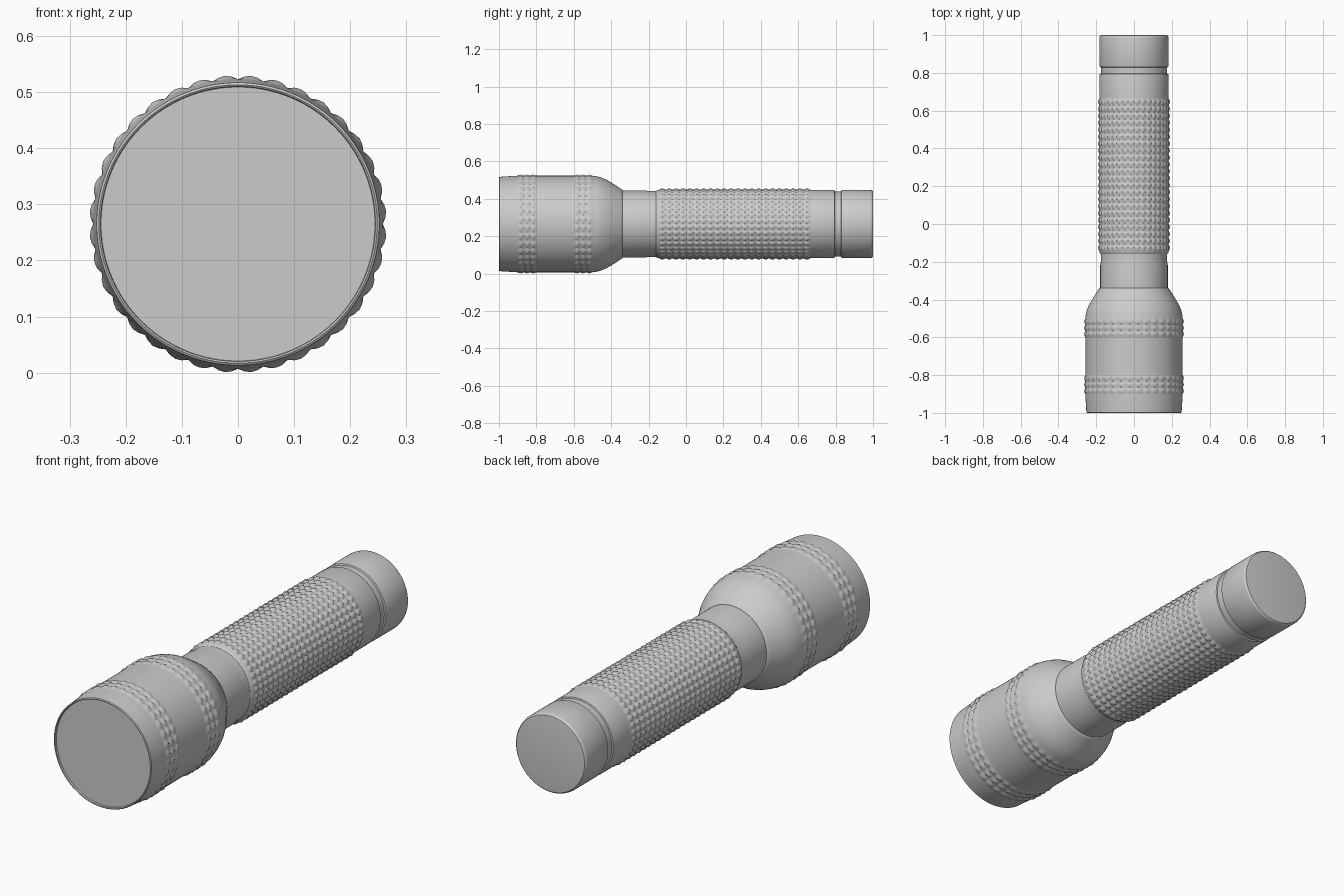
import bpy, bmesh, math

if "Cube" in bpy.data.objects:
    bpy.data.objects.remove(bpy.data.objects["Cube"])

AXIS_Z = 0.265
SEGS = 144      # around the barrel
STUDS = 36      # knurl studs around the barrel


def lathe(name, profile, bands=(), angle=35):
    """Revolve (y, r) points around y; bands = (index, rows, height) knurl the
    profile span that starts at index."""
    rings = []      # y, r, stud height at this ring
    knurl = {i: (rows, h) for i, rows, h in bands}
    for i, (y, r) in enumerate(profile):
        rings.append((y, r, 0.0))
        if i in knurl:
            rows, h = knurl[i]
            y2, r2 = profile[i + 1]
            n = rows * 4
            for k in range(1, n):
                t = k / n
                rings.append((y + (y2 - y) * t, r + (r2 - r) * t,
                              h * abs(math.sin(math.pi * k / 4))))
    bm = bmesh.new()
    loops = []
    for y, r, h in rings:
        loop = []
        for s in range(SEGS):
            a = 2 * math.pi * s / SEGS
            rr = r + h * abs(math.sin(a * STUDS / 2))
            loop.append(bm.verts.new((rr * math.cos(a), y, AXIS_Z + rr * math.sin(a))))
        loops.append(loop)
    for a, b in zip(loops, loops[1:]):
        for s in range(SEGS):
            t = (s + 1) % SEGS
            bm.faces.new((a[s], a[t], b[t], b[s]))
    bm.faces.new(loops[0])
    bm.faces.new(loops[-1])
    bmesh.ops.recalc_face_normals(bm, faces=bm.faces)
    mesh = bpy.data.meshes.new(name)
    bm.to_mesh(mesh)
    bm.free()
    ob = bpy.data.objects.new(name, mesh)
    bpy.context.collection.objects.link(ob)
    bpy.ops.object.select_all(action='DESELECT')
    ob.select_set(True)
    bpy.context.view_layer.objects.active = ob
    bpy.ops.object.shade_smooth_by_angle(angle=math.radians(angle))
    return ob


# Head: recessed lens face, rim, two knurled rings, rounded shoulder
lathe("head", [
    (-0.990, 0.244), (-0.998, 0.245), (-1.0, 0.248), (-0.997, 0.252),
    (-0.95, 0.255), (-0.902, 0.258),
    (-0.90, 0.258), (-0.80, 0.258),
    (-0.795, 0.258), (-0.605, 0.258),
    (-0.60, 0.258), (-0.50, 0.258),
    (-0.48, 0.256), (-0.455, 0.249), (-0.43, 0.239), (-0.40, 0.222),
    (-0.37, 0.203), (-0.35, 0.190), (-0.341, 0.184), (-0.338, 0.178),
], bands=[(6, 3, 0.007), (10, 3, 0.007)])

# Body: neck, knurled grip and plain collar
lathe("body", [
    (-0.36, 0.179), (-0.22, 0.179), (-0.20, 0.176), (-0.16, 0.176),
    (-0.152, 0.182), (-0.145, 0.183), (0.665, 0.183), (0.672, 0.183),
    (0.788, 0.183), (0.794, 0.181), (0.796, 0.175), (0.85, 0.175),
], bands=[(5, 22, 0.008)])

# Tail cap with rounded edges
lathe("tail_cap", [
    (0.828, 0.174), (0.832, 0.181), (0.838, 0.183), (0.985, 0.183),
    (0.994, 0.181), (0.999, 0.176), (1.0, 0.170),
])
